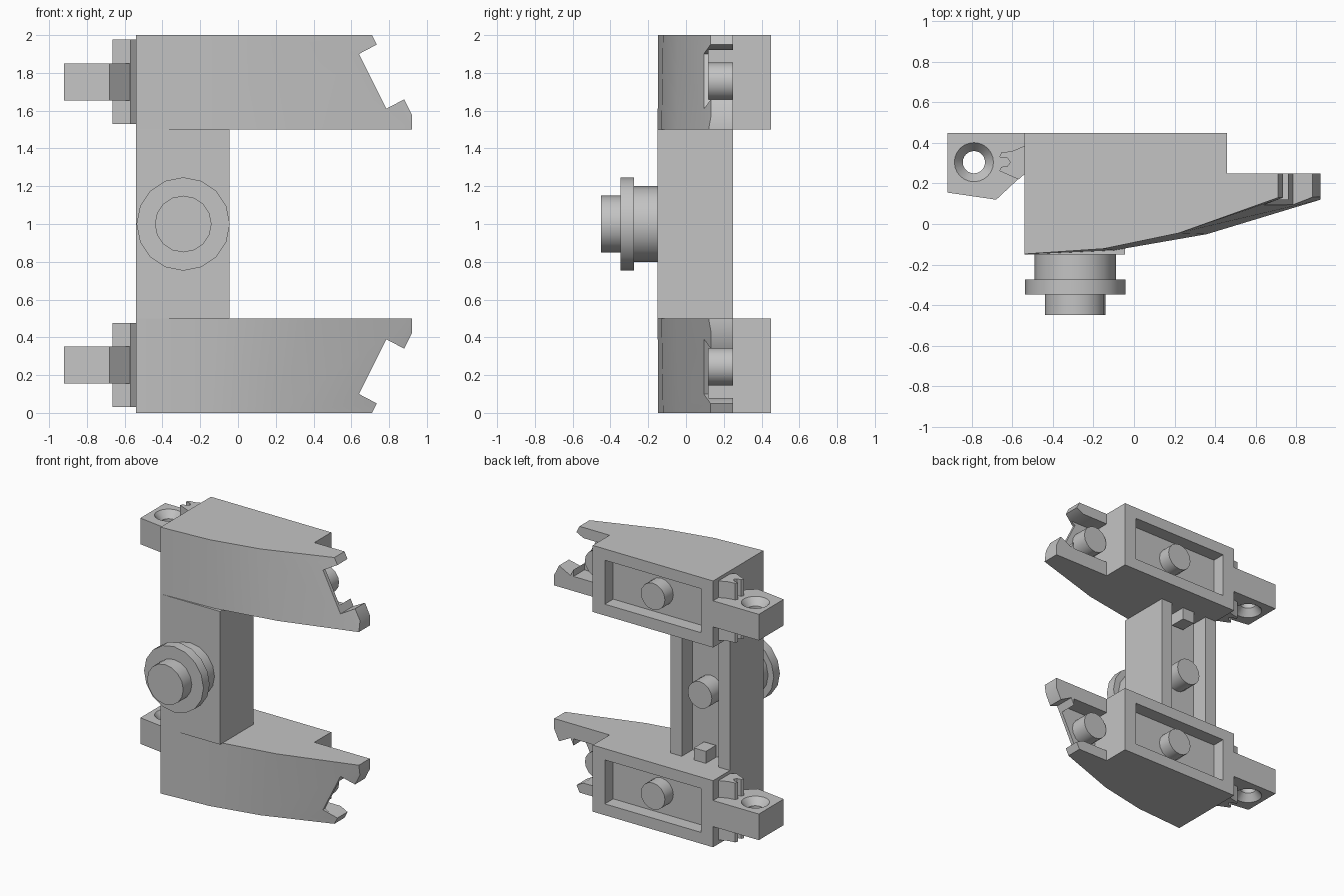
import bpy, bmesh, math
from mathutils import Matrix, Vector

if "Cube" in bpy.data.objects:
    bpy.data.objects.remove(bpy.data.objects["Cube"], do_unlink=True)

grey = bpy.data.materials.new("light grey plastic")
grey.use_nodes = True
COLOUR = (0.55, 0.55, 0.55, 1)
grey.diffuse_color = COLOUR
grey.node_tree.nodes["Principled BSDF"].inputs["Base Color"].default_value = COLOUR


def finish(bm, name):
    bmesh.ops.recalc_face_normals(bm, faces=bm.faces)
    mesh = bpy.data.meshes.new(name)
    bm.to_mesh(mesh)
    bm.free()
    mesh.materials.append(grey)
    ob = bpy.data.objects.new(name, mesh)
    bpy.context.collection.objects.link(ob)
    return ob


def loft(name, rings):
    """Closed solid through rings with equal point counts."""
    bm = bmesh.new()
    rows = [[bm.verts.new(p) for p in ring] for ring in rings]
    n = len(rows[0])
    for a, b in zip(rows, rows[1:]):
        for i in range(n):
            j = (i + 1) % n
            bm.faces.new((a[i], a[j], b[j], b[i]))
    bm.faces.new(rows[0][::-1])
    bm.faces.new(rows[-1])
    return finish(bm, name)


def plan_prism(name, pts, z0, z1):
    return loft(name, [[(x, y, z) for x, y in pts] for z in (z0, z1)])


def front_prism(name, pts, y0, y1):
    return loft(name, [[(x, y, z) for x, z in pts] for y in (y0, y1)])


def box(name, x0, x1, y0, y1, z0, z1):
    return plan_prism(name, [(x0, y0), (x1, y0), (x1, y1), (x0, y1)], z0, z1)


def turned(name, centre, axis, profile, sides=16):
    """Round solid: profile is (radius, distance along axis) pairs."""
    rings = []
    for r, d in profile:
        ring = []
        for i in range(sides):
            a = 2 * math.pi * i / sides
            u, v = r * math.cos(a), r * math.sin(a)
            off = (u, d, v) if axis == "y" else (u, v, d)
            ring.append(tuple(c + o for c, o in zip(centre, off)))
        rings.append(ring)
    return loft(name, rings)


def cut(ob, cutters):
    for c in cutters:
        m = ob.modifiers.new("cut", "BOOLEAN")
        m.object, m.operation, m.solver = c, "DIFFERENCE", "EXACT"
    dg = bpy.context.evaluated_depsgraph_get()
    mesh = bpy.data.meshes.new_from_object(ob.evaluated_get(dg))
    ob.modifiers.clear()
    ob.data = mesh
    for c in cutters:
        bpy.data.objects.remove(c, do_unlink=True)


def mirror_z(ob):
    """Flip about the middle height of the model."""
    ob.data.transform(Matrix.Translation((0, 0, 2)) @ Matrix.Scale(-1, 4, Vector((0, 0, 1))))
    ob.data.flip_normals()


parts = []

# Arm outlines seen in plan: curved front edge at outer and inner heights
BACK = [(0.97, 0.25), (0.46, 0.25), (0.46, 0.45), (-0.54, 0.45)]
OUTER = [(-0.54, -0.148), (-0.15, -0.122), (0.22, -0.045), (0.71, 0.13), (0.97, 0.223)] + BACK
INNER = [(-0.54, -0.15), (-0.1, -0.13), (0.36, -0.05), (0.92, 0.12), (0.97, 0.135)] + BACK
# Jaw bite taken from the free end, in front elevation
BITE = [(0.71, 2.1), (0.71, 2.0), (0.735, 1.95), (0.64, 1.9), (0.785, 1.61),
        (0.88, 1.66), (0.92, 1.58), (0.92, 1.4), (1.2, 1.4), (1.2, 2.1)]
# Hook lug outlines in plan
TAB = [(-0.92, 0.45), (-0.92, 0.155), (-0.68, 0.12), (-0.53, 0.26), (-0.53, 0.45)]
CLIP = [(-0.53, 0.39), (-0.6, 0.36), (-0.655, 0.352), (-0.665, 0.33), (-0.625, 0.325),
        (-0.61, 0.305), (-0.625, 0.285), (-0.655, 0.282), (-0.665, 0.262),
        (-0.57, 0.22), (-0.53, 0.255)]

for side in ("upper", "lower"):
    low = side == "lower"

    # Arm with jaw, jaw pocket and rear recess
    arm = loft(side + "_arm", [[(x, y, 1.5) for x, y in INNER],
                               [(x, y, 2.0) for x, y in OUTER]])
    cut(arm, [front_prism("bite_cutter", BITE, -1, 1),
              box("pocket_cutter", 0.46, 0.76, 0.12, 0.4, 1.61, 1.92),
              box("recess_cutter", -0.44, 0.36, 0.35, 0.6, 1.585, 1.915)])
    jaw_pin = turned(side + "_jaw_pin", (0.565, 0, 1.755), "y", [(0.1, 0.1), (0.1, 0.25)])
    rear_pin = turned(side + "_rear_pin", (-0.04, 0, 1.75), "y", [(0.1, 0.34), (0.1, 0.45)])
    # Locating key between arm and column
    key = box(side + "_key", -0.34, -0.24, 0.13, 0.25, 1.41, 1.51)
    if low:
        for ob in (arm, jaw_pin, rear_pin, key):
            mirror_z(ob)

    # Side tab with a hole countersunk from both faces
    mid = 0.253 if low else 1.753
    tab = plan_prism(side + "_tab", TAB, mid - 0.098, mid + 0.098)
    cut(tab, [turned("hole_cutter", (-0.79, 0.305, mid), "z",
                     [(0.102, -0.105), (0.055, -0.045), (0.055, 0.045), (0.102, 0.105)], 24)])
    # Forked clips above and below the tab
    clip = plan_prism(side + "_clip", CLIP, mid - 0.223, mid + 0.223)
    parts += [arm, jaw_pin, rear_pin, key, tab, clip]

# Column with a channel down the back
CHANNEL = [(-0.54, -0.15), (-0.045, -0.15), (-0.045, 0.25), (-0.14, 0.25),
           (-0.14, 0.12), (-0.445, 0.12), (-0.445, 0.25), (-0.54, 0.25)]
parts.append(plan_prism("column", CHANNEL, 0.5, 1.5))
parts.append(turned("column_pin", (-0.29, 0, 1), "y", [(0.1, 0.1), (0.1, 0.25)]))

# Stepped front knob
parts.append(turned("front_knob", (-0.29, 0, 1), "y",
                    [(0.2, -0.14), (0.2, -0.275), (0.247, -0.275), (0.247, -0.348),
                     (0.15, -0.348), (0.15, -0.45)]))

# Smooth rounded surfaces, keep corners crisp
bpy.ops.object.select_all(action="DESELECT")
for ob in parts:
    ob.select_set(True)
bpy.context.view_layer.objects.active = parts[0]
bpy.ops.object.shade_smooth_by_angle(angle=math.radians(30))
